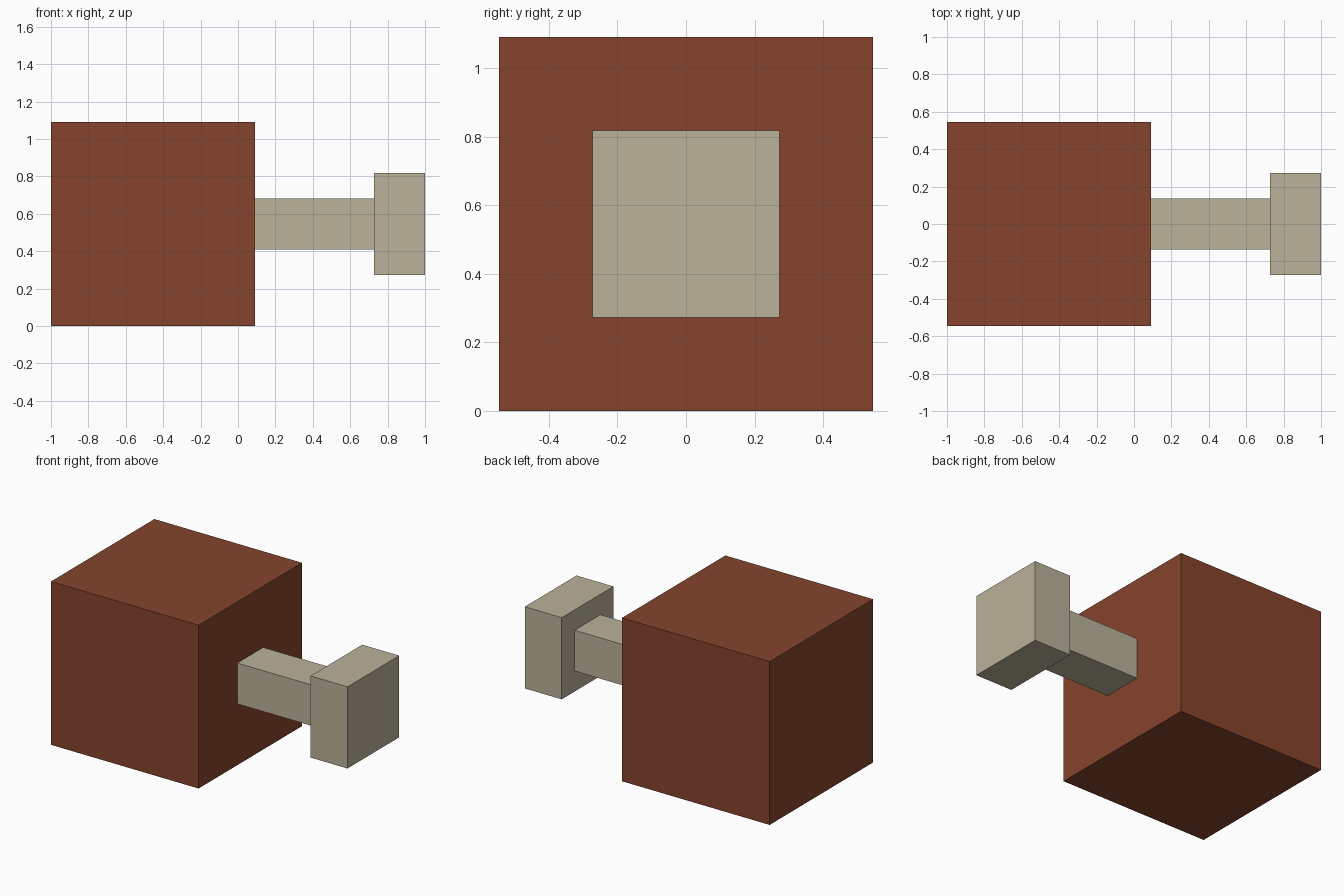
import bpy

if "Cube" in bpy.data.objects:
    bpy.data.objects.remove(bpy.data.objects["Cube"])

U = 1 / 11  # one grid unit of the blocky model


def material(name, rgb):
    mat = bpy.data.materials.new(name)
    mat.diffuse_color = (*rgb, 1)
    mat.use_nodes = True
    mat.node_tree.nodes["Principled BSDF"].inputs["Base Color"].default_value = mat.diffuse_color
    return mat


def block(name, x0, x1, width, mat):
    """Square block along x, centred on the meat's axis."""
    bpy.ops.mesh.primitive_cube_add(size=1, location=((x0 + x1) / 2 * U, 0, 6 * U))
    obj = bpy.context.object
    obj.name = name
    obj.scale = ((x1 - x0) * U, width * U, width * U)
    bpy.ops.object.transform_apply(location=False, rotation=False, scale=True)
    obj.data.materials.append(mat)


meat = material("roast brown", (0.235, 0.058, 0.026))
bone = material("bone beige", (0.497, 0.445, 0.323))

# Large cube of meat, thin bone shaft, wider bone end
block("meat", -11, 1, 12, meat)
block("bone_shaft", 1, 8, 3, bone)
block("bone_end", 8, 11, 6, bone)
